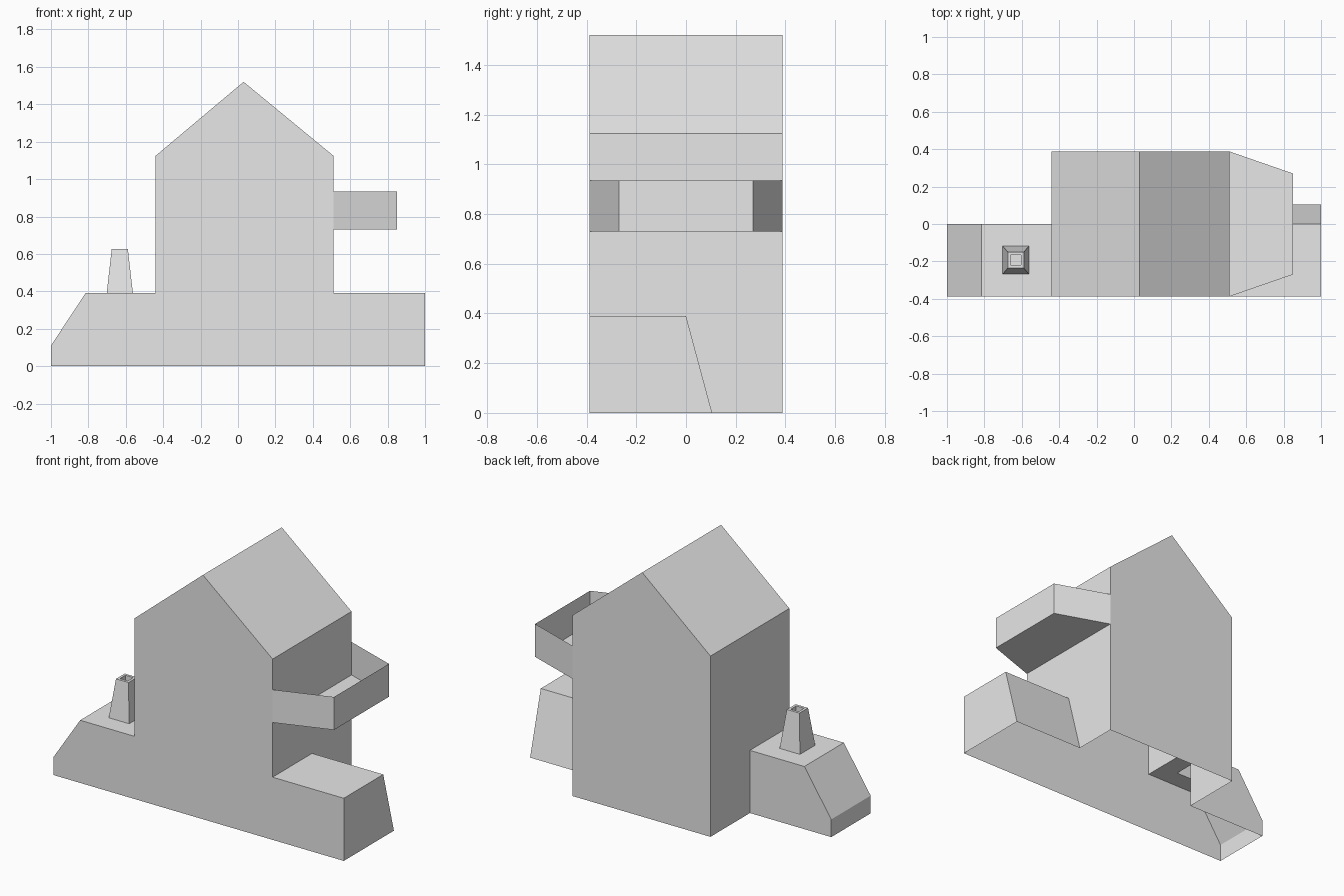
import bpy
import bmesh

cube = bpy.data.objects.get("Cube")
if cube:
    bpy.data.objects.remove(cube, do_unlink=True)

GREY = (0.8, 0.8, 0.8, 1.0)
plaster = bpy.data.materials.new("plain_grey")
plaster.use_nodes = True
plaster.diffuse_color = GREY
plaster.node_tree.nodes["Principled BSDF"].inputs["Base Color"].default_value = GREY

# Shared dimensions
D = 0.388              # half depth of the house
LEFT, RIGHT, RIDGE = -0.44, 0.51, 0.03
WING, EAVES, PEAK = 0.39, 1.125, 1.52
FLARE = 0.105          # foot of the sloping back of the long wing


def shell(name, faces):
    """Make an open sheet object from a list of polygons, welding shared corners."""
    bm = bmesh.new()
    for points in faces:
        bm.faces.new([bm.verts.new(p) for p in points])
    bmesh.ops.remove_doubles(bm, verts=bm.verts, dist=0.0001)
    mesh = bpy.data.meshes.new(name)
    bm.to_mesh(mesh)
    bm.free()
    mesh.materials.append(plaster)
    obj = bpy.data.objects.new(name, mesh)
    bpy.context.scene.collection.objects.link(obj)
    return obj


def prism(profile, back, skip):
    """Faces of an x-z profile run from the front to back(z), leaving out some sides."""
    front = [(x, -D, z) for x, z in profile]
    rear = [(x, back(z), z) for x, z in profile]
    faces = [front, rear[::-1]]
    for i in range(len(profile)):
        j = (i + 1) % len(profile)
        if i not in skip:
            faces.append([front[j], front[i], rear[i], rear[j]])
    return faces


def rings(loops, skip=()):
    """Quads joining successive loops of equal length."""
    faces = []
    for low, high in zip(loops, loops[1:]):
        for i in range(len(low)):
            j = (i + 1) % len(low)
            if i not in skip:
                faces.append([low[i], low[j], high[j], high[i]])
    return faces


def rect(x0, x1, y0, y1, z):
    return [(x0, y0, z), (x1, y0, z), (x1, y1, z), (x0, y1, z)]


def stack_loop(rx, ry, z):
    return rect(-0.632 - rx, -0.632 + rx, -0.193 - ry, -0.193 + ry, z)


# House: gable ends and roof
gable = [(LEFT, 0), (RIGHT, 0), (RIGHT, EAVES), (RIDGE, PEAK), (LEFT, EAVES)]
shell("house_gables_and_roof", prism(gable, lambda z: D, (0, 1, 4)))


# Side walls, each open where a wing joins
def side_wall(x, foot):
    outline = [(foot, 0), (D, 0), (D, EAVES), (-D, EAVES), (-D, WING), (0, WING)]
    points = [(x, y, z) for y, z in outline]
    return points if x > 0 else points[::-1]


shell("left_side_wall", [side_wall(RIGHT, FLARE)])
shell("right_side_wall", [side_wall(LEFT, 0)])

# Long wing with a sloping back
long_wing = [(RIGHT, 0), (1, 0), (1, WING), (RIGHT, WING)]
shell("long_wing", prism(long_wing, lambda z: FLARE * (1 - z / WING), (0, 3)))

# Short wing with a sloping end
slope_x = -0.815
short_wing = [(LEFT, 0), (LEFT, WING), (slope_x, WING), (-1, 0.11), (-1, 0)]
shell("short_wing", prism(short_wing, lambda z: 0, (0, 1, 4)))

# Flat roof of the short wing, open under the chimney
base = stack_loop(0.07, 0.075, WING)
shell("short_wing_roof", rings([rect(slope_x, LEFT, -D, 0, WING), base]))

# Tapered chimney with a sunken flue
flue = stack_loop(0.027, 0.027, 0.58)
shell("chimney", rings([base, stack_loop(0.043, 0.043, 0.627),
                        stack_loop(0.027, 0.027, 0.627), flue]) + [flue])


# Balcony tray
def balcony_loop(z):
    return [(RIGHT, -D, z), (0.85, -0.27, z), (0.85, 0.27, z), (RIGHT, D, z)]


floor = balcony_loop(0.73)
shell("balcony", rings([floor, balcony_loop(0.935)], skip=(3,)) + [floor[::-1]])
